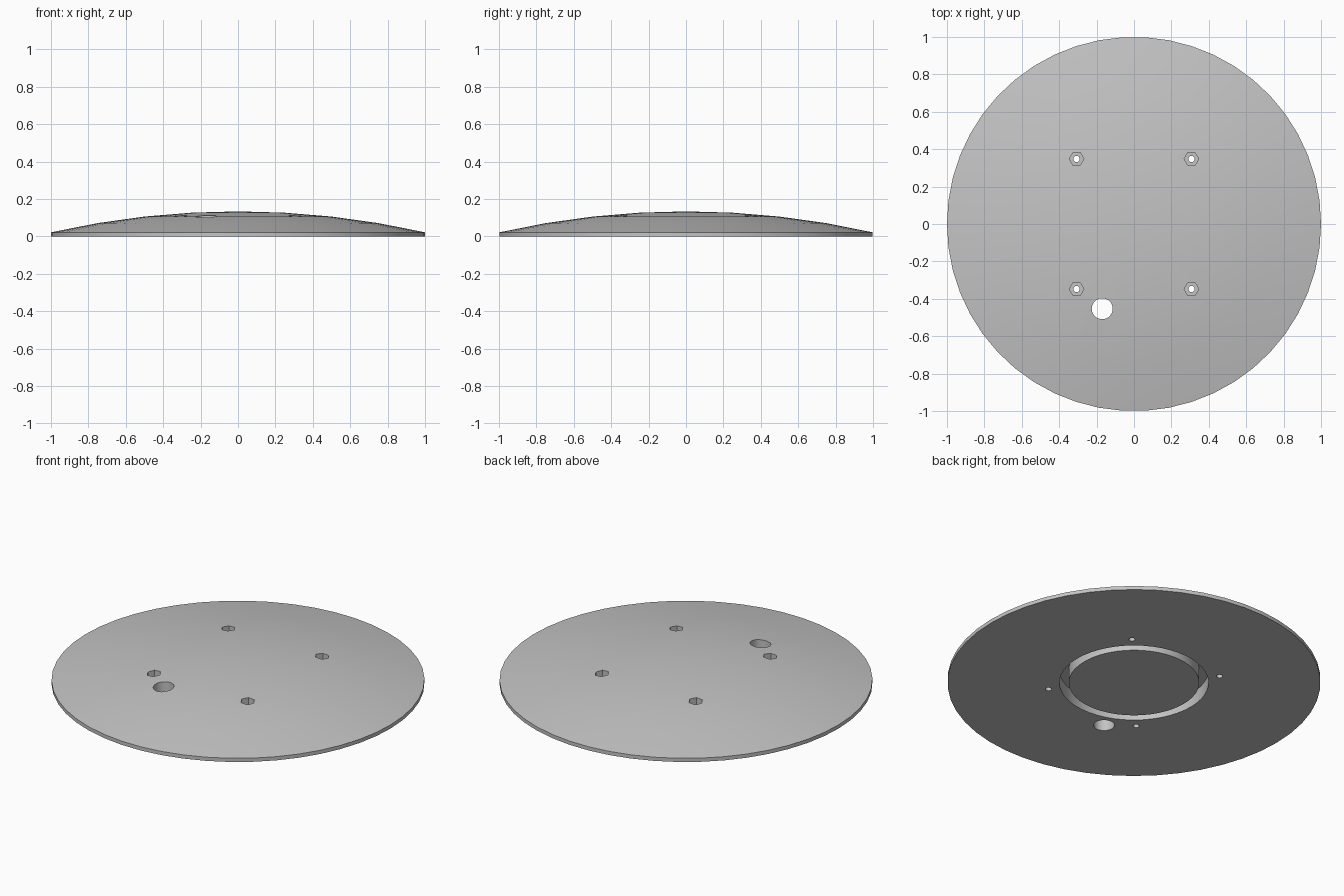
import bpy, bmesh, math

cube = bpy.data.objects.get("Cube")
if cube:
    bpy.data.objects.remove(cube, do_unlink=True)

SEGMENTS = 50
RIM, TOP = 0.022, 0.134
GROOVE_DEPTH = 0.08

grey = bpy.data.materials.new("plain grey")
grey.use_nodes = True
colour = (0.55, 0.55, 0.55, 1)
grey.diffuse_color = colour
grey.node_tree.nodes["Principled BSDF"].inputs["Base Color"].default_value = colour


def dome_height(r):
    """Height of the shallow spherical cap at radius r."""
    rise = TOP - RIM
    radius = (1 + rise ** 2) / (2 * rise)
    return TOP - radius + math.sqrt(radius ** 2 - r ** 2)


def lathe(name, profile):
    """Revolve an (r, z) profile around the z axis."""
    bm = bmesh.new()
    verts = [bm.verts.new((r, 0, z)) for r, z in profile]
    edges = [bm.edges.new(pair) for pair in zip(verts, verts[1:])]
    bmesh.ops.spin(bm, geom=verts + edges, cent=(0, 0, 0), axis=(0, 0, 1),
                   angle=math.tau, steps=SEGMENTS)
    bmesh.ops.remove_doubles(bm, verts=bm.verts, dist=1e-5)
    bmesh.ops.dissolve_degenerate(bm, dist=1e-6, edges=bm.edges)
    bmesh.ops.recalc_face_normals(bm, faces=bm.faces)
    mesh = bpy.data.meshes.new(name)
    bm.to_mesh(mesh)
    bm.free()
    mesh.materials.append(grey)
    obj = bpy.data.objects.new(name, mesh)
    bpy.context.collection.objects.link(obj)
    return obj


def drill(obj, x, y, radius, sides, bottom):
    """Cut a straight prism hole from above down to the given height."""
    top = 0.3
    bpy.ops.mesh.primitive_cylinder_add(
        vertices=sides, radius=radius, depth=top - bottom,
        location=(x, y, (top + bottom) / 2),
        rotation=(0, 0, math.pi / 2))
    cutter = bpy.context.object
    cutter.name = "hole_cutter"
    cutter.hide_render = True
    cutter.data.materials.append(grey)
    mod = obj.modifiers.new("hole", 'BOOLEAN')
    mod.operation = 'DIFFERENCE'
    mod.solver = 'EXACT'
    mod.object = cutter
    bpy.context.view_layer.objects.active = obj
    bpy.ops.object.modifier_apply(modifier=mod.name)
    bpy.data.objects.remove(cutter, do_unlink=True)


# Domed disc with a ring groove in its flat underside
underside = [(0, 0), (0.35, 0), (0.35, GROOVE_DEPTH),
             (0.4, GROOVE_DEPTH), (0.4, 0), (1, 0)]
dome = [(r / 4, dome_height(r / 4)) for r in range(4, -1, -1)]
disc = lathe("domed_disc", underside + dome)

# Four bolt holes with hexagonal nut pockets
for sx in (-1, 1):
    for sy in (-1, 1):
        drill(disc, sx * 0.307, sy * 0.348, 0.039, 6, 0.05)
        drill(disc, sx * 0.307, sy * 0.348, 0.017, 16, -0.1)

# Cable hole
drill(disc, -0.17, -0.453, 0.056, 32, -0.1)

# Smooth dome, crisp edges
bpy.ops.object.select_all(action='DESELECT')
disc.select_set(True)
bpy.context.view_layer.objects.active = disc
bpy.ops.object.shade_smooth_by_angle(angle=math.radians(20))
